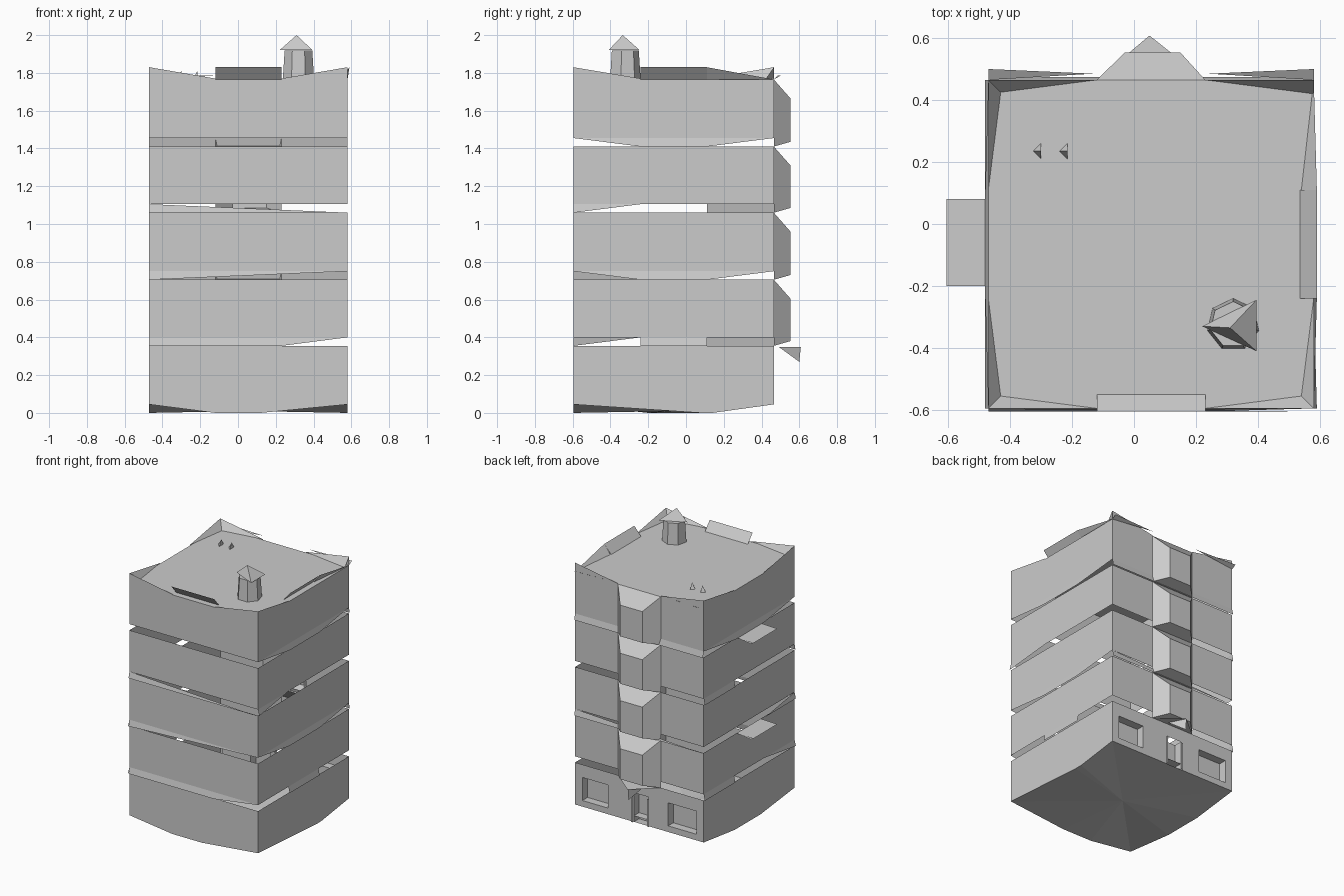
import bpy
import bmesh
from mathutils import Vector

cube = bpy.data.objects.get("Cube")
if cube:
    bpy.data.objects.remove(cube)

grey = bpy.data.materials.new("concrete_grey")
grey.use_nodes = True
colour = (0.6, 0.6, 0.6, 1)
grey.diffuse_color = colour
grey.node_tree.nodes["Principled BSDF"].inputs["Base Color"].default_value = colour

# Footprint and storey levels
X0, X1, Y0, Y1 = -0.47, 0.58, -0.595, 0.465
ROOF, GAP, RIM = 1.765, 0.045, 0.065
LEVELS = [0.355, 0.705, 1.06, 1.41, ROOF]
BAY = (-0.12, 0.23)
OUT = {"front": Vector((0, -1, 0)), "back": Vector((0, 1, 0)),
       "right": Vector((1, 0, 0)), "left": Vector((-1, 0, 0))}
SPAN = {"front": (X0, X1), "back": (X0, X1), "right": (Y0, Y1), "left": (Y0, Y1)}
UP = Vector((0, 0, 1))


def on(side, t, z, out=0.0):
    """Point on a side: t along the wall, out away from it."""
    return {"front": (t, Y0 - out, z), "back": (t, Y1 + out, z),
            "right": (X1 + out, t, z), "left": (X0 - out, t, z)}[side]


class Part:
    """Collects faces, each turned towards a given direction."""

    def __init__(self, name):
        self.name, self.bm = name, bmesh.new()

    def face(self, points, facing):
        f = self.bm.faces.new([self.bm.verts.new(p) for p in points])
        f.normal_update()
        if f.normal.dot(Vector(facing)) < 0:
            f.normal_flip()

    def rect(self, side, t0, t1, z0, z1, out=0.0):
        self.face([on(side, t0, z0, out), on(side, t1, z0, out),
                   on(side, t1, z1, out), on(side, t0, z1, out)], OUT[side])

    def done(self, weld=True):
        if weld:
            bmesh.ops.remove_doubles(self.bm, verts=self.bm.verts, dist=0.0005)
        mesh = bpy.data.meshes.new(self.name)
        self.bm.to_mesh(mesh)
        self.bm.free()
        mesh.materials.append(grey)
        ob = bpy.data.objects.new(self.name, mesh)
        bpy.context.collection.objects.link(ob)
        return ob


# Upper storeys: hollow wall bands
for i in range(4):
    band = Part(f"storey_{i + 2}_walls")
    z0, z1 = LEVELS[i] + GAP, LEVELS[i + 1]
    for side in ("front", "left", "right"):
        band.rect(side, *SPAN[side], z0, z1)
    band.rect("back", X0, BAY[0], z0, z1)
    band.rect("back", BAY[1], X1, z0, z1)
    band.done()

# Ground storey: walls dip to the ground in the middle
ground = Part("ground_walls")
DIPS = {"front": (-0.12, 0.12), "right": (0.08, 0.14), "left": (-0.2, 0.1)}
for side, (d0, d1) in DIPS.items():
    a, b = SPAN[side]
    ground.face([on(side, a, GAP), on(side, d0, 0), on(side, d1, 0), on(side, b, GAP),
                 on(side, b, LEVELS[0]), on(side, a, LEVELS[0])], OUT[side])

# Back wall with two windows and a doorway, all recessed
xs = [X0, -0.41, -0.18, -0.02, 0.1, 0.31, 0.52, X1]
zs = [GAP, 0.09, 0.26, LEVELS[0]]
holes = {(1, 1), (5, 1), (3, 0), (3, 1)}
DEEP = -0.06
for i in range(len(xs) - 1):
    for j in range(len(zs) - 1):
        hole = (i, j) in holes
        a, b, c, d = xs[i], xs[i + 1], zs[j], zs[j + 1]
        ground.rect("back", a, b, c, d, DEEP if hole else 0)
        if hole:
            for t, way in ((a, 1), (b, -1)):
                ground.face([on("back", t, c), on("back", t, d),
                             on("back", t, d, DEEP), on("back", t, c, DEEP)], (way, 0, 0))
            for z, way in ((c, 1), (d, -1)):
                if (i, j + way) not in holes:
                    ground.face([on("back", a, z), on("back", b, z),
                                 on("back", b, z, DEEP), on("back", a, z, DEEP)], (0, 0, way))
ground.done()

# Underside fanned from a low centre
base = Part("underside")
loop = [on("front", X0, GAP), on("front", -0.12, 0), on("front", 0.12, 0),
        on("front", X1, GAP), on("right", 0.08, 0), on("right", 0.14, 0),
        on("right", Y1, GAP), on("back", X0, GAP), on("left", 0.1, 0), on("left", -0.2, 0)]
for p, q in zip(loop, loop[1:] + loop[:1]):
    base.face([p, q, (0.05, -0.06, 0.01)], -UP)
base.done()

# Broken cornice strips in the gaps: lower points, upper points
STRIPS = {
    "front": {0: [((X0, 0.23), (X0, X1))], 1: [((X0,), (X0, X1))], 2: [((X0, X1), (X0,))]},
    "right": {0: [((-0.24, 0.11), (-0.24, 0.11))], 1: [((-0.24, 0.11), (Y0, Y1))],
              2: [((Y0,), (Y0, -0.24))], 3: [((-0.24, 0.11), (Y0, Y1))]},
    "back": {1: [((X0, X1), (X1,))], 3: [((X0, X1), (X0, X1))]},
    "left": {0: [((0.11, Y1), (0.11, Y1)), ((Y0,), (Y0, -0.24))],
             1: [((Y0, -0.24), (Y0,))], 2: [((0.11, Y1), (0.11, Y1))],
             3: [((-0.24, 0.11), (Y0, Y1))]},
}
for side, gaps in STRIPS.items():
    strip = Part(f"{side}_cornice_strips")
    for level, shapes in gaps.items():
        z = LEVELS[level]
        for low, high in shapes:
            strip.face([on(side, t, z, 0.01) for t in low]
                       + [on(side, t, z + GAP) for t in reversed(high)], OUT[side])
    strip.done(False)

# Back bays: tapered projections, one per upper storey
L, R = BAY
l, r = -0.03, 0.15
for i in range(4):
    bay = Part(f"bay_{i + 2}")
    z0, z1 = LEVELS[i], LEVELS[i + 1]
    lo, hi, d = z0 + 0.025, z1 - 0.1, 0.088
    bay.rect("back", l, r, lo, hi, d)
    for a, b, way in ((L, l, -1), (R, r, 1)):
        bay.face([on("back", a, z0), on("back", b, lo, d),
                  on("back", b, hi, d), on("back", a, z1)], (way, 1, 0))
    bay.face([on("back", L, z1), on("back", R, z1), on("back", r, hi, d), on("back", l, hi, d)], UP)
    bay.face([on("back", L, z0), on("back", R, z0), on("back", r, lo, d), on("back", l, lo, d)], -UP)
    bay.done()

# Door canopy: pointed sheet with a drooping front
canopy = Part("door_canopy")
tip = (0.05, 0.608, 0.35)
canopy.face([on("back", L, 0.355), on("back", R, 0.355), tip], UP)
for x in (-0.01, 0.11):
    canopy.face([tip, (0.05, 0.6, 0.27), (x, 0.49, 0.35)], (x - 0.05, 0.1, 0))
canopy.done()

# Door frame jambs
jambs = Part("door_jambs")
for x in (-0.03, 0.1):
    jambs.rect("back", x, x + 0.015, GAP, 0.25, 0.01)
jambs.done()

# Roof deck
roof = Part("roof_deck")
roof.face([(X0, Y0, ROOF), (X1, Y0, ROOF), (X1, Y1, ROOF), (X0, Y1, ROOF)], UP)
roof.done()

# Parapet: wedges rising to the corners, upright sheets mid-side
parapet = Part("parapet")


def wedge(side, corner, end):
    top, foot = on(side, corner, ROOF + RIM), on(side, end, ROOF + 0.005)
    parapet.face([on(side, corner, ROOF), top, foot, on(side, end, ROOF)], OUT[side])
    parapet.face([top, foot, on(side, corner, ROOF, -0.045)], UP - OUT[side])


for side, ends in {"front": BAY, "back": BAY, "left": (-0.24, 0.11), "right": (-0.24, 0.11)}.items():
    wedge(side, SPAN[side][0], ends[0])
    if side != "right":
        wedge(side, SPAN[side][1], ends[1])
for side, a, b in (("front", L, R), ("right", -0.24, 0.11)):
    parapet.face([on(side, a, ROOF, -0.045), on(side, b, ROOF, -0.045),
                  on(side, b, ROOF + RIM, 0.01), on(side, a, ROOF + RIM, 0.01)], UP)
parapet.face([on("right", 0.11, ROOF + RIM, 0.01), on("right", 0.11, ROOF, -0.04),
              on("right", Y1, ROOF)], UP)
for a, b in ((X0, -0.13), (X1, 0.24)):
    parapet.face([on("back", a, ROOF, 0), on("back", b, ROOF + 0.02, 0.02),
                  on("back", a, ROOF + 0.02, 0.035)], UP)
parapet.done(False)

# Side balconies: thin slabs on the left wall
for n, z in enumerate((0.705, 1.41)):
    slab = Part(f"balcony_slab_{n + 1}")
    a, b = -0.2, 0.08
    slab.face([(X0, a, z), (X0, b, z), (-0.605, b, z - 0.005), (-0.605, a, z - 0.005)], UP)
    slab.face([(X0, a, z), (X0, b, z), (-0.585, b, z - 0.015), (-0.585, a, z - 0.015)], -UP)
    slab.face([(-0.605, a, z - 0.005), (-0.605, b, z - 0.005),
               (-0.585, b, z - 0.015), (-0.585, a, z - 0.015)], -UP)
    slab.done()

# Chimney with a three-sided cap
bpy.ops.mesh.primitive_cone_add(vertices=7, radius1=0.085, radius2=0.075, depth=0.155,
                                location=(0.32, -0.325, 1.842))
bpy.context.object.name = "chimney"
bpy.context.object.data.materials.append(grey)
cap = Part("chimney_cap")
rim = [(0.22, -0.33, 1.92), (0.395, -0.41, 1.92), (0.395, -0.245, 1.92)]
for p, q in zip(rim, rim[1:] + rim[:1]):
    cap.face([p, q, (0.31, -0.335, 2.0)], UP)
cap.face(rim, -UP)
cap.done()

# Two small roof vents
for n, x in enumerate((-0.3, -0.215)):
    vent = Part(f"roof_vent_{n + 1}")
    for y in (0.21, 0.26):
        vent.face([(x, y, ROOF), (x - 0.025, 0.235, ROOF), (x, 0.235, 1.81)], (-0.2, y - 0.235, 0))
    vent.face([(x, 0.21, ROOF), (x, 0.26, ROOF), (x, 0.235, 1.81)], (1, 0, 0))
    vent.done()
